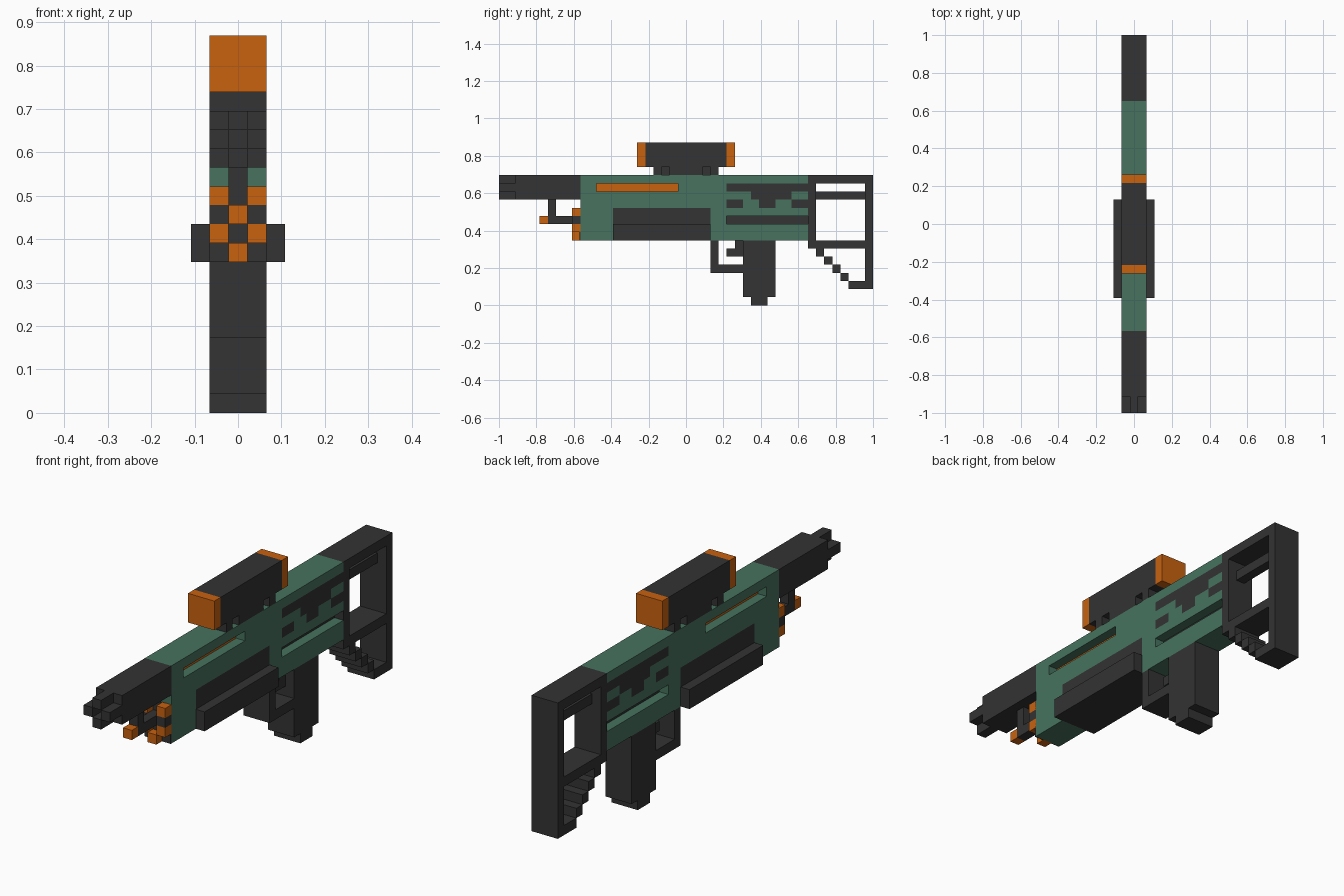
import bpy, bmesh
from mathutils import Vector

if "Cube" in bpy.data.objects:
    bpy.data.objects.remove(bpy.data.objects["Cube"])

U = 2 / 46          # block size: the model is 46 blocks long, 20 high


def material(name, rgb):
    m = bpy.data.materials.new(name)
    m.diffuse_color = (*rgb, 1)
    m.use_nodes = True
    m.node_tree.nodes["Principled BSDF"].inputs["Base Color"].default_value = m.diffuse_color
    return m


MATS = {
    "green": material("muted green", (0.063, 0.171, 0.114)),
    "dark": material("charcoal", (0.033, 0.033, 0.033)),
    "orange": material("burnt orange", (0.578, 0.122, 0.005)),
}
cells = {}          # (x, y, z) block -> (part name, colour)


def fill(part, colour, y, z, xs=(-1, 0, 1)):
    """Fill a block range; later parts replace earlier ones."""
    for i in xs:
        for j in range(*y):
            for k in range(*z):
                cells[i, j, k] = (part, colour)


def carve(y, z, xs):
    for i in xs:
        for j in range(*y):
            for k in range(*z):
                cells.pop((i, j, k), None)


MID, SIDES = (0,), (-1, 1)

# receiver with recessed side grooves
fill("receiver", "green", (10, 38), (8, 16))
fill("orange_inlay", "orange", (12, 22), (14, 15), MID)
carve((12, 22), (14, 15), SIDES)
fill("groove_inlay", "dark", (28, 38), (10, 11), MID)
carve((28, 38), (10, 11), SIDES)

# camouflage patches, flush with the sides
for y, k in [((28, 38), 14), ((31, 36), 13), ((28, 30), 12),
             ((32, 34), 12), ((36, 38), 12)]:
    fill("camouflage", "dark", y, (k, k + 1), SIDES)

# handguard with wider lower half
fill("handguard", "dark", (14, 26), (8, 12))
fill("handguard", "dark", (14, 26), (8, 10), (-2, -1, 0, 1, 2))

# barrel and hollow cross-shaped muzzle
fill("barrel", "dark", (0, 10), (13, 16))
for k in (13, 15):
    carve((0, 2), (k, k + 1), SIDES)
carve((0, 2), (14, 15), MID)

# front strut and lower nozzle ring
fill("front_strut", "dark", (6, 7), (11, 13), MID)
fill("front_rod", "dark", (6, 10), (10, 11), MID)
fill("rod_tip", "orange", (5, 6), (10, 11), MID)
for k, colour in ((11, "orange"), (10, "dark"), (9, "orange")):
    fill("nozzle_ring_" + colour, colour, (9, 10), (k, k + 1), SIDES)
fill("nozzle_ring_orange", "orange", (9, 10), (8, 9), MID)

# scope and its notched mount
fill("scope_mount", "dark", (19, 27), (16, 17))
for j in (20, 25):
    carve((j, j + 1), (16, 17), SIDES)
fill("scope_body", "dark", (18, 28), (17, 20))
fill("scope_front_lens", "orange", (17, 18), (17, 20))
fill("scope_rear_lens", "orange", (28, 29), (17, 20))

# trigger, guard and magazine
fill("trigger_guard", "dark", (26, 27), (4, 8))
fill("trigger_guard", "dark", (26, 30), (4, 5))
fill("trigger", "dark", (29, 30), (7, 8), MID)
fill("trigger", "dark", (28, 30), (6, 7), MID)
fill("magazine", "dark", (30, 34), (1, 8))
fill("magazine", "dark", (31, 33), (0, 1))

# open frame stock with a stepped brace
fill("stock", "dark", (38, 39), (7, 16))
fill("stock", "dark", (38, 46), (15, 16))
fill("stock", "dark", (38, 46), (7, 8))
fill("stock", "dark", (45, 46), (2, 16))
fill("stock", "dark", (43, 46), (2, 3))
fill("stock_inner_bar", "dark", (39, 45), (13, 14), MID)
for s in range(4):
    fill("stock_brace", "dark", (39 + s, 40 + s), (6 - s, 7 - s))


def make_object(name, bm, colour):
    mesh = bpy.data.meshes.new(name)
    bm.to_mesh(mesh)
    bm.free()
    mesh.materials.append(MATS[colour])
    bpy.context.collection.objects.link(bpy.data.objects.new(name, mesh))


# build each part from the exposed faces of its blocks
for part, colour in sorted(set(cells.values())):
    bm = bmesh.new()
    for cell, owner in cells.items():
        if owner != (part, colour):
            continue
        centre = Vector((cell[0] * U, (cell[1] - 22.5) * U, (cell[2] + 0.5) * U))
        for axis in range(3):
            for sign in (-1, 1):
                near = list(cell)
                near[axis] += sign
                if tuple(near) in cells:
                    continue
                n, a, b = Vector(), Vector(), Vector()
                n[axis] = sign * U / 2
                a[(axis + 1) % 3] = U / 2
                b[(axis + 2) % 3] = sign * U / 2
                bm.faces.new([bm.verts.new(centre + n + p)
                              for p in (-a - b, a - b, a + b, b - a)])
    bmesh.ops.remove_doubles(bm, verts=bm.verts, dist=1e-4)
    make_object(part, bm, colour)

# thin dark plate on the lower front of the receiver
bm = bmesh.new()
bmesh.ops.create_cube(bm, size=1)
bmesh.ops.scale(bm, vec=(3 * U, 0.004, 4 * U), verts=bm.verts)
bmesh.ops.translate(bm, vec=(0, 10 * U - 1 - 0.002, 10 * U), verts=bm.verts)
make_object("receiver_front_plate", bm, "dark")
